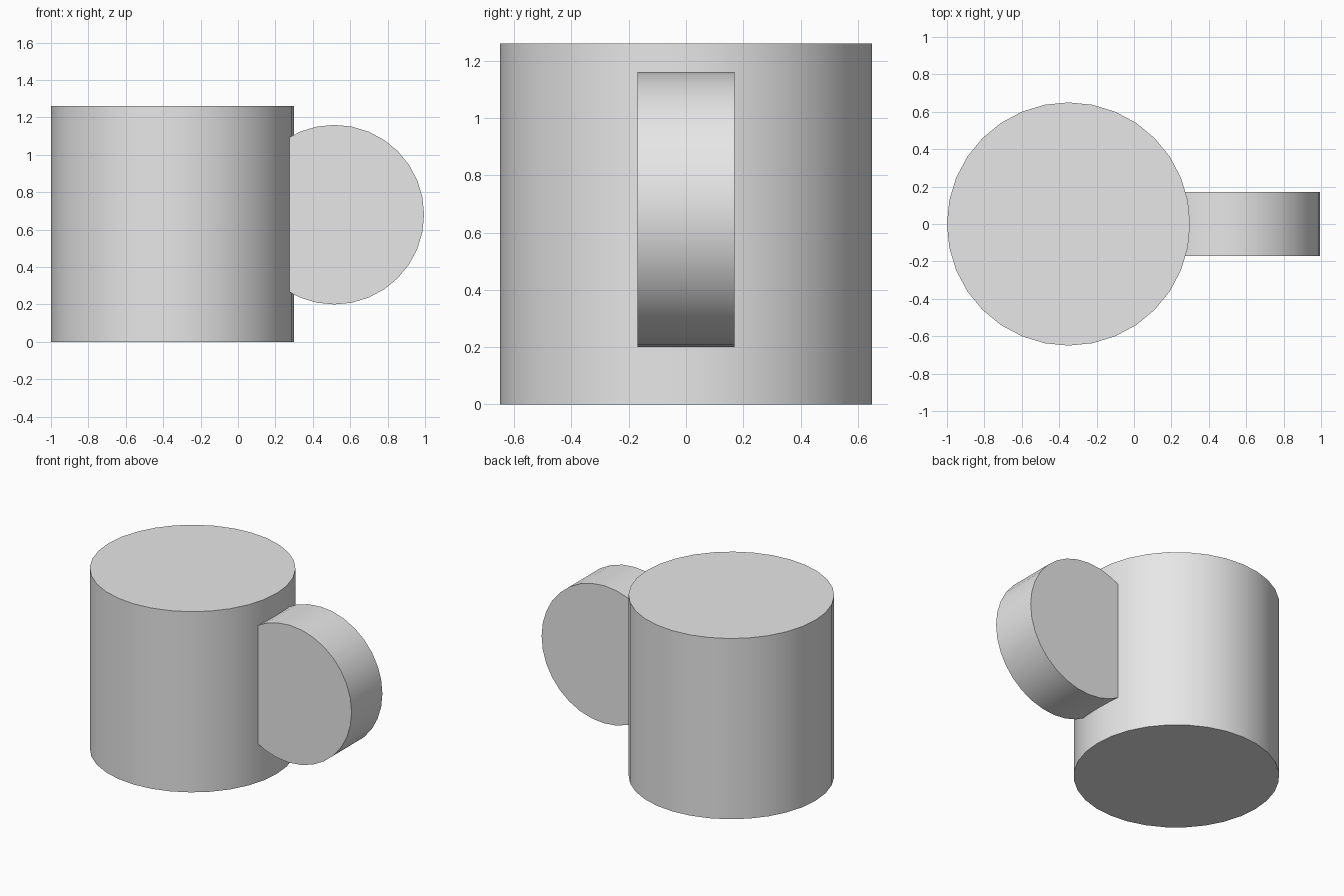
import bpy
from math import radians

cube = bpy.data.objects.get("Cube")
if cube:
    bpy.data.objects.remove(cube, do_unlink=True)

# Single plain material
grey = bpy.data.materials.new("light_grey")
grey.use_nodes = True
colour = (0.8, 0.8, 0.8, 1)
grey.diffuse_color = colour
grey.node_tree.nodes["Principled BSDF"].inputs["Base Color"].default_value = colour


def cylinder(name, radius, depth, location, rotation=(0, 0, 0)):
    bpy.ops.mesh.primitive_cylinder_add(
        vertices=32, radius=radius, depth=depth, location=location, rotation=rotation)
    obj = bpy.context.object
    obj.name = name
    obj.data.materials.append(grey)
    bpy.ops.object.shade_smooth_by_angle(angle=radians(30))
    return obj


# Solid mug body
height = 1.26
cylinder("mug_body", 0.65, height, (-0.35, 0, height / 2))

# Disc handle, partly sunk into the body's side
cylinder("handle", 0.48, 0.34, (0.515, 0, 0.68), (radians(90), 0, 0))
